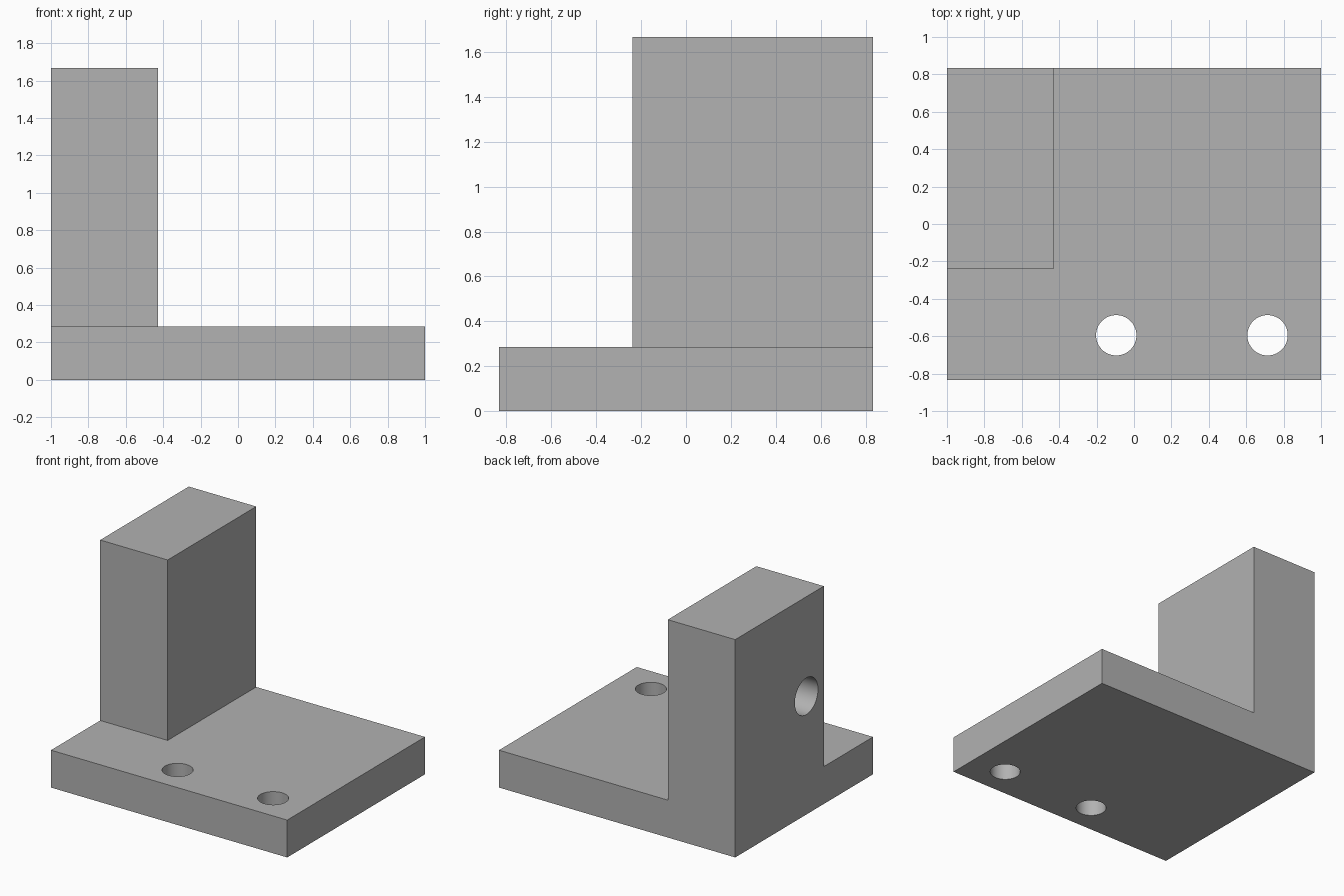
import bpy, math

if "Cube" in bpy.data.objects:
    bpy.data.objects.remove(bpy.data.objects["Cube"])

grey = bpy.data.materials.new("plain grey")
grey.diffuse_color = (0.445, 0.445, 0.445, 1)
grey.use_nodes = True
grey.node_tree.nodes["Principled BSDF"].inputs["Base Color"].default_value = grey.diffuse_color


def box(name, lo, hi):
    bpy.ops.mesh.primitive_cube_add(size=1, location=[(a + b) / 2 for a, b in zip(lo, hi)])
    ob = bpy.context.object
    ob.name = name
    ob.scale = [b - a for a, b in zip(lo, hi)]
    bpy.ops.object.transform_apply(location=True, rotation=True, scale=True)
    ob.data.materials.append(grey)
    return ob


def drill(name, centre, radius, depth, rotation=(0, 0, 0)):
    bpy.ops.mesh.primitive_cylinder_add(vertices=64, radius=radius, depth=depth,
                                        location=centre, rotation=rotation)
    ob = bpy.context.object
    ob.name = name
    ob.data.materials.append(grey)
    ob.hide_render = True
    return ob


def apply_boolean(target, tool, operation):
    mod = target.modifiers.new(operation.lower(), 'BOOLEAN')
    mod.operation = operation
    mod.solver = 'EXACT'
    mod.object = tool
    bpy.context.view_layer.objects.active = target
    bpy.ops.object.modifier_apply(modifier=mod.name)
    bpy.data.objects.remove(tool, do_unlink=True)


# Base plate with the upright block fused onto its back left corner
bracket = box("bracket", (-1, -0.833, 0), (1, 0.833, 0.286))
block = box("upright_block", (-1, -0.238, 0), (-0.429, 0.833, 1.667))
apply_boolean(bracket, block, 'UNION')

# Two vertical through holes near the front edge
for x in (-0.095, 0.714):
    apply_boolean(bracket, drill("plate_hole", (x, -0.595, 0.143), 0.108, 0.6), 'DIFFERENCE')

# Blind hole in the left face of the block
side = drill("side_hole", (-1, -0.028, 0.905), 0.14, 0.76, (0, math.pi / 2, 0))
apply_boolean(bracket, side, 'DIFFERENCE')

# Smooth hole walls, sharp outer edges
bpy.ops.object.select_all(action='DESELECT')
bracket.select_set(True)
bpy.context.view_layer.objects.active = bracket
bpy.ops.object.shade_smooth_by_angle(angle=math.radians(30))
